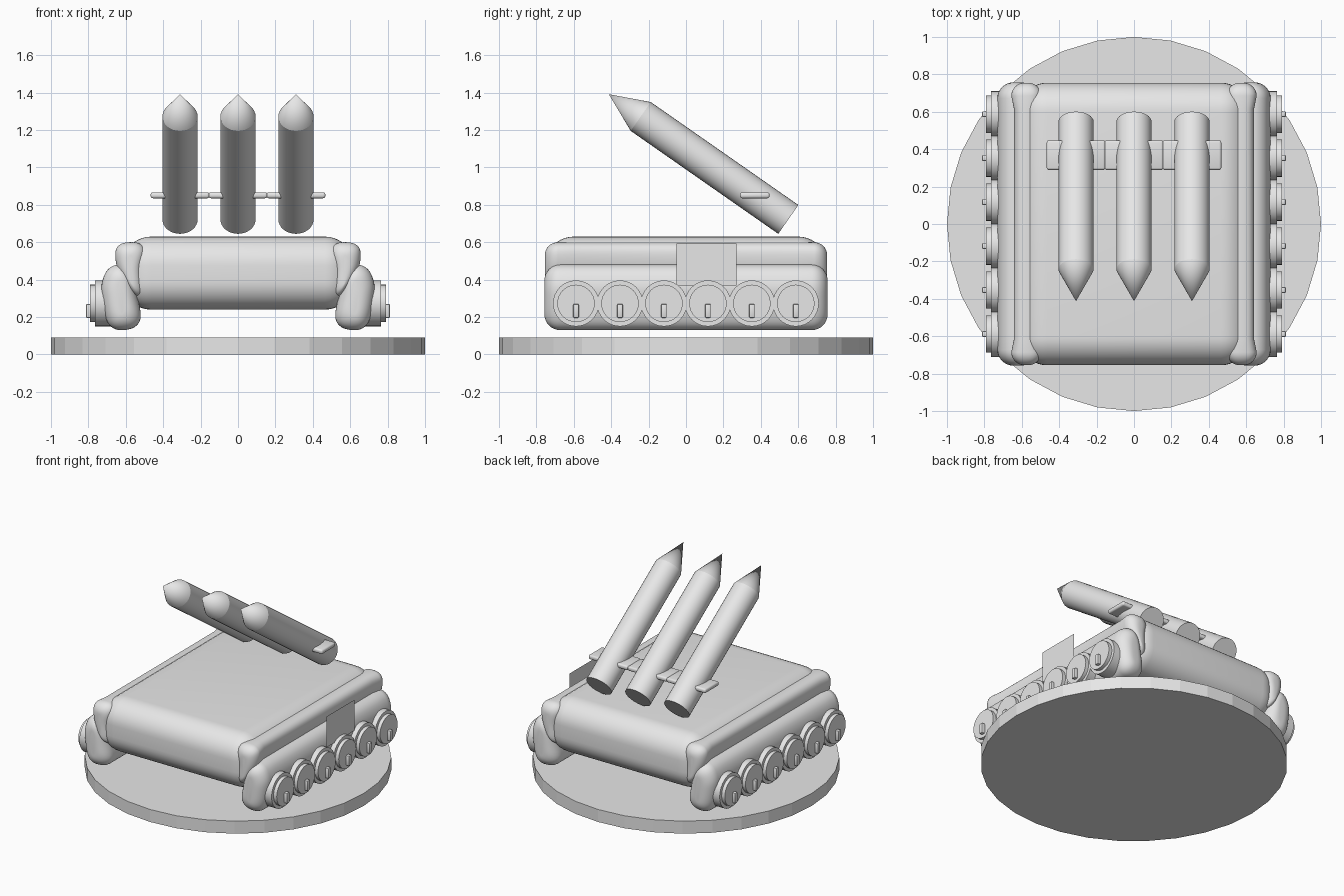
import bpy, bmesh
from math import sin, cos, pi, radians
from mathutils import Vector

if "Cube" in bpy.data.objects:
    bpy.data.objects.remove(bpy.data.objects["Cube"], do_unlink=True)

grey = bpy.data.materials.new("light_grey")
grey.use_nodes = True
grey.diffuse_color = (0.8, 0.8, 0.8, 1)
grey.node_tree.nodes["Principled BSDF"].inputs["Base Color"].default_value = (0.8, 0.8, 0.8, 1)


def finish(name, bm, smooth=40):
    bmesh.ops.recalc_face_normals(bm, faces=bm.faces)
    mesh = bpy.data.meshes.new(name)
    bm.to_mesh(mesh)
    bm.free()
    mesh.materials.append(grey)
    ob = bpy.data.objects.new(name, mesh)
    bpy.context.collection.objects.link(ob)
    if smooth:
        bpy.ops.object.select_all(action='DESELECT')
        ob.select_set(True)
        bpy.context.view_layer.objects.active = ob
        bpy.ops.object.shade_smooth_by_angle(angle=radians(smooth))
    return ob


def box(name, centre, size, bevel, segments):
    bm = bmesh.new()
    bmesh.ops.create_cube(bm, size=1)
    bmesh.ops.scale(bm, vec=size, verts=bm.verts)
    bmesh.ops.bevel(bm, geom=bm.edges[:], offset=bevel, segments=segments,
                    profile=0.5, affect='EDGES')
    bmesh.ops.translate(bm, vec=centre, verts=bm.verts)
    return finish(name, bm)


def lathe(name, profile, start, axis, sides=32, smooth=40):
    """Turn (radius, distance) pairs around an axis from a start point."""
    bm = bmesh.new()
    turn = Vector(axis).to_track_quat('Z', 'Y')
    rings = []
    for r, d in profile:
        count = sides if r else 1
        rings.append([bm.verts.new(turn @ Vector((r * cos(2 * pi * i / sides),
                      r * sin(2 * pi * i / sides), d)) + Vector(start))
                      for i in range(count)])
    for a, b in zip(rings, rings[1:]):
        for i in range(sides):
            j = (i + 1) % sides
            quad = [a[i % len(a)], a[j % len(a)], b[j % len(b)], b[i % len(b)]]
            bm.faces.new(list(dict.fromkeys(quad)))
    for ring in (rings[0], rings[-1]):
        if len(ring) > 1:
            bm.faces.new(ring)
    return finish(name, bm, smooth)


def smooth_loop(points, steps=4):
    """Closed Catmull-Rom curve through the points."""
    pts = [Vector(p) for p in points]
    n, out = len(pts), []
    for i in range(n):
        p0, p1, p2, p3 = (pts[(i + k - 1) % n] for k in range(4))
        for s in range(steps):
            t = s / steps
            out.append(0.5 * (2 * p1 + (p2 - p0) * t + (2 * p0 - 5 * p1 + 4 * p2 - p3) * t * t
                              + (3 * p1 - p0 - 3 * p2 + p3) * t ** 3))
    return out


def rail(name, points, side, half, radius, waist=1):
    """Sweep an x-z section along y with domed ends and a slimmer middle."""
    loop = smooth_loop(points)
    xs, zs = [p.x for p in loop], [p.y for p in loop]
    cx, cz = (min(xs) + max(xs)) / 2, (min(zs) + max(zs)) / 2
    hx, hz = (max(xs) - min(xs)) / 2, (max(zs) - min(zs)) / 2
    end = [(half - 2 * radius, waist, 1)]
    for k in range(9):
        a = k * pi / 16
        inset = radius * (1 - cos(a))
        end.append((half - radius + radius * sin(a), 1 - inset / hx, 1 - inset / hz))
    stations = [(-y, sx, sz) for y, sx, sz in reversed(end)] + end
    bm = bmesh.new()
    rings = [[bm.verts.new((side * (cx + (p.x - cx) * sx), y, cz + (p.y - cz) * sz))
              for p in loop] for y, sx, sz in stations]
    for a, b in zip(rings, rings[1:]):
        for i in range(len(loop)):
            j = (i + 1) % len(loop)
            bm.faces.new((a[i], a[j], b[j], b[i]))
    bm.faces.new(rings[0])
    bm.faces.new(rings[-1])
    return finish(name, bm, 60)


# Round stand and hull
lathe("round_base", [(1, 0), (1, 0.09)], (0, 0, 0), (0, 0, 1), smooth=0)
box("hull", (0, 0, 0.435), (1.24, 1.51, 0.39), 0.155, 10)

# Track guards and wheels on both sides
UPPER = [(0.58, 0.6), (0.63, 0.588), (0.655, 0.55), (0.648, 0.47), (0.61, 0.38),
         (0.57, 0.33), (0.53, 0.31), (0.505, 0.34), (0.51, 0.45), (0.495, 0.55), (0.525, 0.592)]
LOWER = [(0.63, 0.48), (0.695, 0.455), (0.728, 0.38), (0.725, 0.29), (0.705, 0.19),
         (0.67, 0.142), (0.615, 0.13), (0.55, 0.148), (0.52, 0.2), (0.535, 0.3), (0.565, 0.43)]
for side, word in ((1, "left"), (-1, "right")):
    rail(word + "_upper_guard", UPPER, side, 0.755, 0.07, 0.82)
    rail(word + "_lower_guard", LOWER, side, 0.757, 0.085)
    for i in range(6):
        y = -0.588 + 0.235 * i
        lathe(f"{word}_wheel_{i + 1}", [(0.123, 0), (0.123, 0.105), (0.1, 0.105), (0.1, 0.13)],
              (side * 0.66, y, 0.273), (side, 0, 0))
        box(f"{word}_wheel_peg_{i + 1}", (side * 0.795, y, 0.233), (0.036, 0.03, 0.074), 0.006, 2)

# Thin upright panel on the left side
bm = bmesh.new()
bm.faces.new([bm.verts.new((0.738, y, z)) for y, z in
              ((-0.05, 0.37), (0.27, 0.37), (0.27, 0.592), (-0.05, 0.592))])
finish("side_panel", bm, 0)

# Three tilted rockets with flat fins
for i, x in enumerate((-0.31, 0, 0.31)):
    lathe(f"rocket_{i + 1}", [(0.094, 0), (0.094, 0.962), (0, 1.17)],
          (x, 0.547, 0.722), (0, -0.82, 0.572), smooth=20)
    box(f"rocket_fin_{i + 1}", (x, 0.368, 0.851), (0.314, 0.158, 0.032), 0.012, 3)
